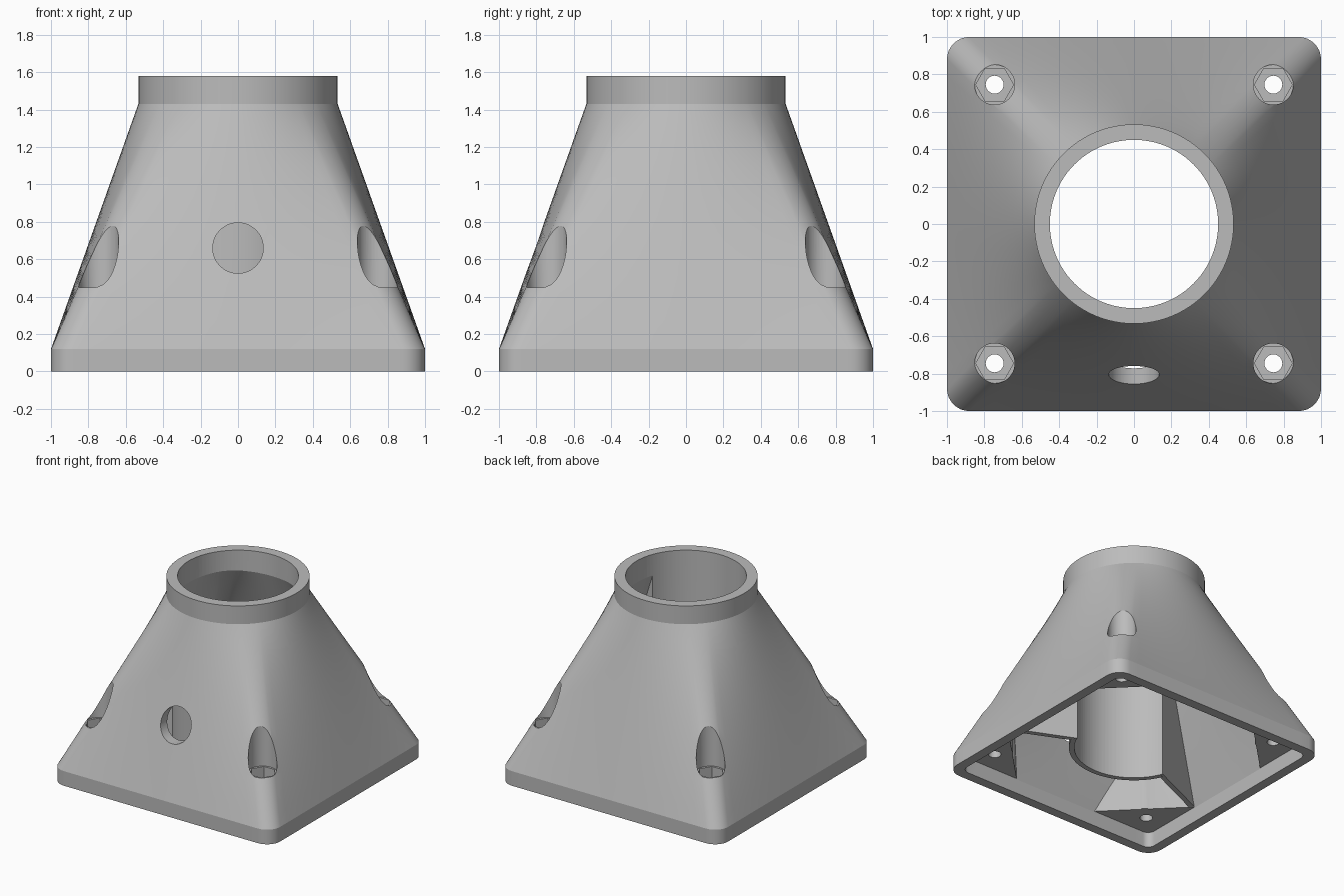
import bpy, bmesh, math
from math import radians, cos, sin, pi
from mathutils import Matrix, Vector

if "Cube" in bpy.data.objects:
    bpy.data.objects.remove(bpy.data.objects["Cube"], do_unlink=True)

grey = bpy.data.materials.new("light_grey")
grey.use_nodes = True
grey.diffuse_color = (0.5, 0.5, 0.5, 1)
grey.node_tree.nodes["Principled BSDF"].inputs["Base Color"].default_value = (0.5, 0.5, 0.5, 1)

SHOULDER, TOP, FLOOR = 1.43, 1.58, 0.12
BOLT = 0.745


def solid(name, rings):
    """Closed solid skinned through rings of equal point count."""
    bm = bmesh.new()
    loops = [[bm.verts.new(p) for p in ring] for ring in rings]
    n = len(loops[0])
    for a, b in zip(loops, loops[1:]):
        for i in range(n):
            j = (i + 1) % n
            bm.faces.new((a[i], a[j], b[j], b[i]))
    bm.faces.new(loops[0][::-1])
    bm.faces.new(loops[-1])
    bmesh.ops.recalc_face_normals(bm, faces=bm.faces[:])
    bmesh.ops.triangulate(bm, faces=bm.faces[:])
    mesh = bpy.data.meshes.new(name)
    bm.to_mesh(mesh)
    bm.free()
    mesh.materials.append(grey)
    obj = bpy.data.objects.new(name, mesh)
    bpy.context.collection.objects.link(obj)
    return obj


def prism(name, outline, low, high):
    return solid(name, [[(x, y, z) for x, y in outline] for z in (low, high)])


def disc(r, n, cx=0, cy=0):
    return [(cx + r * cos(2 * pi * i / n), cy + r * sin(2 * pi * i / n)) for i in range(n)]


def beam(angle, start, end, half):
    """Radial rectangle outline."""
    d = Vector((cos(angle), sin(angle)))
    s = Vector((-d.y, d.x)) * half
    return [d * start - s, d * end - s, d * end + s, d * start + s]


def square_and_circle(half, corner, radius, side_steps=20, arc_steps=8):
    """Matching points of a rounded square and a circle."""
    square, circle = [], []
    flat = half - corner
    spread = radians(37)
    for quarter in range(4):
        turn = quarter * pi / 2
        pts = []
        for i in range(side_steps):
            t = 2 * i / side_steps - 1
            pts.append((half, flat * t, spread * t))
        for i in range(arc_steps):
            t = i / arc_steps
            a = t * pi / 2
            pts.append((flat + corner * cos(a), flat + corner * sin(a),
                        spread + t * (pi / 2 - 2 * spread)))
        for x, y, a in pts:
            square.append(Vector((x * cos(turn) - y * sin(turn), x * sin(turn) + y * cos(turn), 0)))
            circle.append(Vector((radius * cos(a + turn), radius * sin(a + turn), 0)))
    return square, circle


def hood(name, half, corner, radius, bottom, top, steps=12):
    """Square skirt, lofted shoulder and optional round collar."""
    square, circle = square_and_circle(half, corner, radius)
    rings = [[p + Vector((0, 0, bottom)) for p in square]]
    for k in range(steps + 1):
        t = k / steps
        up = Vector((0, 0, FLOOR + t * (SHOULDER - FLOOR)))
        rings.append([s.lerp(c, t) + up for s, c in zip(square, circle)])
    if top > SHOULDER:
        rings.append([p + Vector((0, 0, top)) for p in circle])
    return solid(name, rings)


def volume(mesh):
    bm = bmesh.new()
    bm.from_mesh(mesh)
    v = bm.calc_volume()
    bm.free()
    return v


def carve(target, cutters):
    """Subtract each cutter, accepting the first solver with a plausible volume."""
    for c in cutters:
        c.hide_render = True
        before = volume(target.data)
        least = max(0.01, before - volume(c.data) - 0.01)
        mod = target.modifiers.new("cut", "BOOLEAN")
        mod.operation, mod.object = "DIFFERENCE", c
        for solver in ("MANIFOLD", "EXACT", "FLOAT"):
            mod.solver = solver
            bpy.context.view_layer.update()
            graph = bpy.context.evaluated_depsgraph_get()
            mesh = bpy.data.meshes.new_from_object(target.evaluated_get(graph))
            if least < volume(mesh) < before - 1e-5:
                target.data = mesh
                break
        target.modifiers.remove(mod)
        bpy.data.objects.remove(c, do_unlink=True)


body = hood("tapered_hood", 1.0, 0.12, 0.533, 0, TOP)
chamber = hood("chamber", 0.92, 0.06, 0.44, -0.1, SHOULDER)

# Solids left standing inside the chamber
keep = []
for sx in (1, -1):
    for sy in (1, -1):
        angle = math.atan2(sy, sx)
        keep.append(prism("corner_boss", beam(angle, 0.92, 2, 1), FLOOR + 0.005, 1.0))
        keep.append(prism("nut_casing", disc(0.14, 32, sx * BOLT, sy * BOLT), FLOOR + 0.007, 0.95))

# Front half-tube with a radial wall at each end
first, last, steps = radians(-156), radians(-24), 48
sector = [(0, 0)]
for i in range(steps + 1):
    a = first + (last - first) * i / steps
    sector.append((0.49 * cos(a), 0.49 * sin(a)))
keep.append(prism("tube_sector", sector, FLOOR + 0.009, 1.5))
for a in (first, last):
    keep.append(prism("radial_wall", beam(a, 0.1, 1.5, 0.02), FLOOR + 0.01, 1.52))
carve(chamber, keep)

# Bore, bolt holes with nut pockets, and the front port
cuts = [chamber, prism("bore", disc(0.45, 96), -0.2, 1.8)]
for sx in (1, -1):
    for sy in (1, -1):
        x, y = sx * BOLT, sy * BOLT
        cuts.append(prism("bolt_hole", disc(0.048, 24, x, y), -0.15, 0.6))
        cuts.append(prism("nut_pocket", disc(0.101, 6, x, y), 0.36, 0.6))
        cuts.append(prism("tool_pocket", disc(0.107, 40, x, y), 0.45, 1.3))
port = prism("front_port", disc(0.135, 48), 0.55, 1.2)
port.data.transform(Matrix.Translation((0, 0, 0.66)) @ Matrix.Rotation(radians(90), 4, "X"))
cuts.append(port)
carve(body, cuts)

# Smooth curves, crisp edges
bpy.ops.object.select_all(action="DESELECT")
body.select_set(True)
bpy.context.view_layer.objects.active = body
bpy.ops.object.shade_smooth_by_angle(angle=radians(17))
